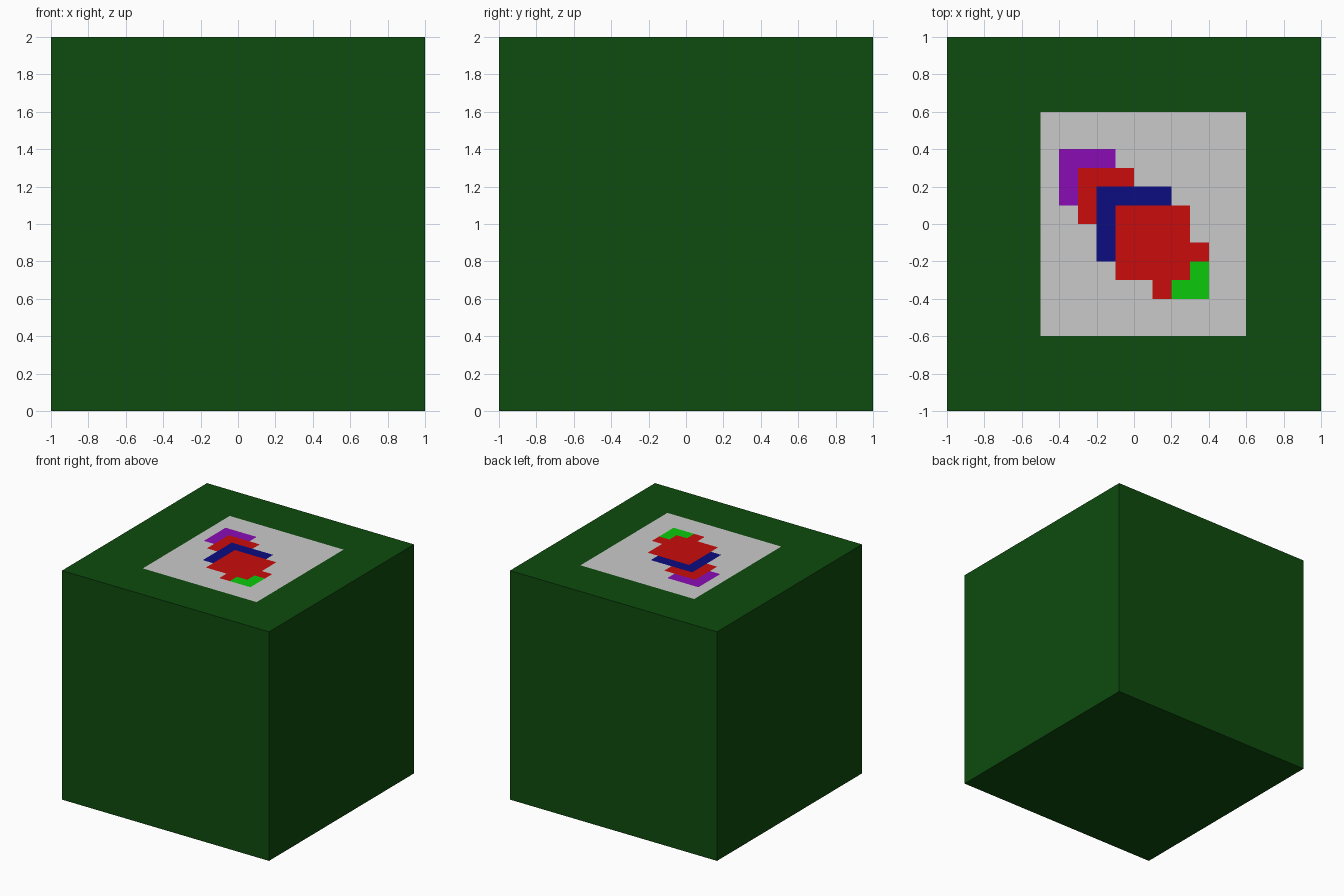
import bpy, bmesh

if "Cube" in bpy.data.objects:
    bpy.data.objects.remove(bpy.data.objects["Cube"])

def material(name, rgb):
    m = bpy.data.materials.new(name)
    m.diffuse_color = (*rgb, 1)
    m.use_nodes = True
    m.node_tree.nodes["Principled BSDF"].inputs["Base Color"].default_value = m.diffuse_color
    return m

colours = [
    ("dark green", (0.0044, 0.070, 0.0044)),
    ("light grey", (0.59, 0.59, 0.59)),
    ("purple", (0.255, 0.0037, 0.46)),
    ("red", (0.59, 0.0037, 0.0037)),
    ("navy", (0.0037, 0.0037, 0.216)),
    ("bright green", (0.0037, 0.59, 0.0037)),
]

# Painted rectangles on the top, lowest layer first: x0, x1, y0, y1, colour
patches = [
    (-0.5, 0.6, -0.6, 0.6, 1),
    (-0.4, -0.1, 0.1, 0.4, 2),
    (-0.3, 0.0, 0.0, 0.3, 3),
    (-0.2, 0.2, -0.2, 0.2, 4),
    (0.1, 0.4, -0.4, -0.1, 3),
    (0.2, 0.4, -0.4, -0.2, 5),
    (-0.1, 0.3, -0.3, 0.1, 3),
]

# Cube body
bm = bmesh.new()
bmesh.ops.create_cube(bm, size=2)
bmesh.ops.translate(bm, verts=bm.verts, vec=(0, 0, 1))

def top_faces():
    bm.normal_update()
    return [f for f in bm.faces if f.normal.z > 0.9]

# Cut the top face along every patch edge
for axis in (0, 1):
    for c in sorted({v for p in patches for v in p[2 * axis:2 * axis + 2]}):
        faces = top_faces()
        geom = faces + list({e for f in faces for e in f.edges}) + list({v for f in faces for v in f.verts})
        co, no = [0, 0, 2], [0, 0, 0]
        co[axis], no[axis] = c, 1
        bmesh.ops.bisect_plane(bm, geom=geom, dist=1e-5, plane_co=co, plane_no=no)

# Colour the cut faces, later patches covering earlier ones
for f in top_faces():
    m = f.calc_center_median()
    for x0, x1, y0, y1, index in patches:
        if x0 < m.x < x1 and y0 < m.y < y1:
            f.material_index = index

mesh = bpy.data.meshes.new("painted_cube")
bm.to_mesh(mesh)
bm.free()
for name, rgb in colours:
    mesh.materials.append(material(name, rgb))
bpy.context.collection.objects.link(bpy.data.objects.new("painted_cube", mesh))
